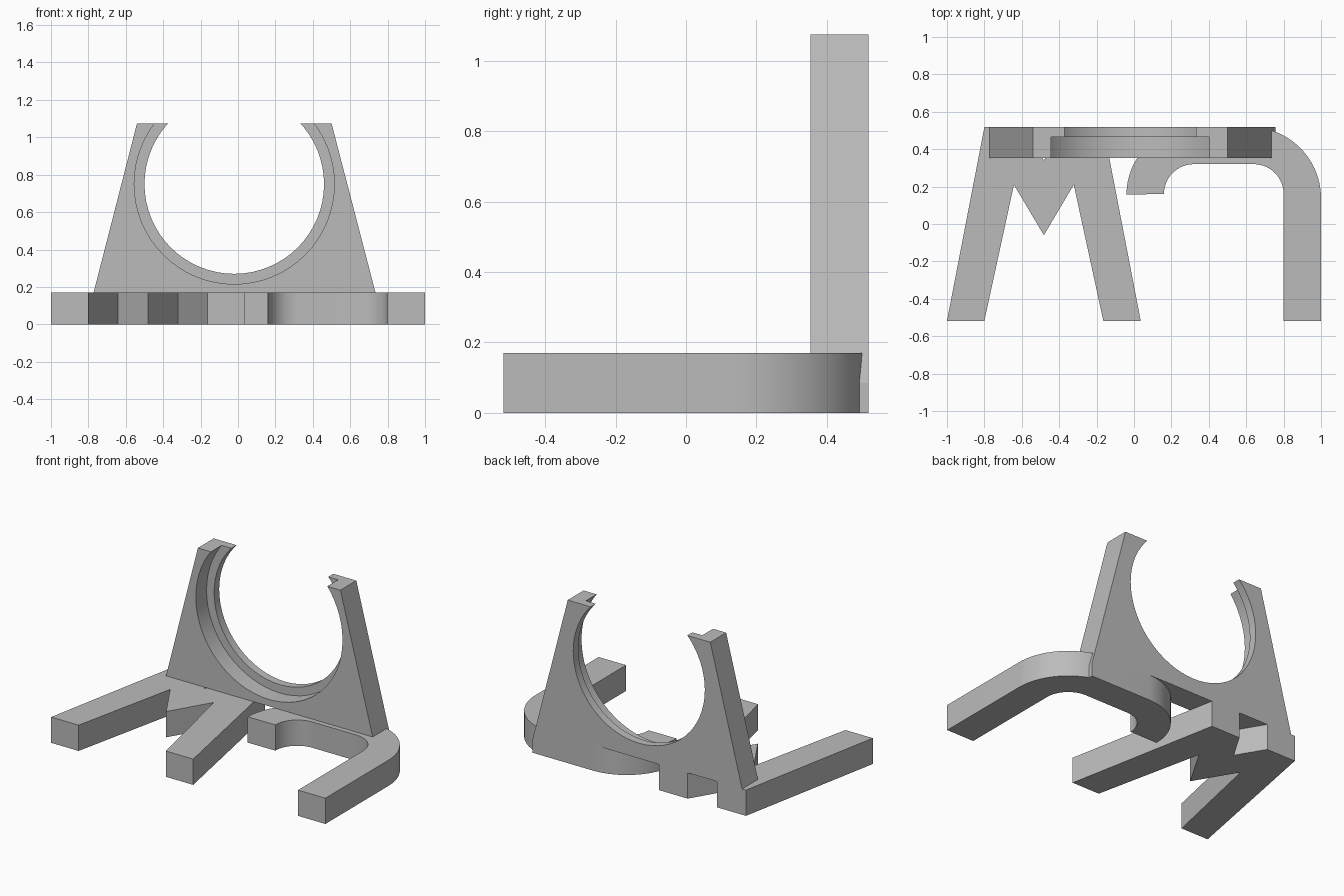
import bpy, bmesh, math
from mathutils import Vector

cube = bpy.data.objects.get("Cube")
if cube:
    bpy.data.objects.remove(cube, do_unlink=True)

grey = bpy.data.materials.new("light_grey")
grey.use_nodes = True
colour = (0.5, 0.5, 0.5, 1)
grey.diffuse_color = colour
grey.node_tree.nodes["Principled BSDF"].inputs["Base Color"].default_value = colour

BACK, FRONT = 0.518, -0.518
BASE_H, TOP = 0.17, 1.075
MID = -0.02  # centre line of the upright ring holder


def arc(cx, cy, r, a0, a1, n=16):
    """Points along an arc, angles in degrees."""
    angles = [math.radians(a0 + (a1 - a0) * i / n) for i in range(n + 1)]
    return [(cx + r * math.cos(a), cy + r * math.sin(a)) for a in angles]


def prism(name, outline, lo, hi, upright=False):
    """Extrude an outline along z, or along y when upright."""
    bm = bmesh.new()
    place = (lambda p: (p[0], lo, p[1])) if upright else (lambda p: (p[0], p[1], lo))
    face = bm.faces.new([bm.verts.new(place(p)) for p in outline])
    moved = bmesh.ops.extrude_face_region(bm, geom=[face])["geom"]
    shift = Vector((0, hi - lo, 0)) if upright else Vector((0, 0, hi - lo))
    bmesh.ops.translate(bm, vec=shift, verts=[v for v in moved if isinstance(v, bmesh.types.BMVert)])
    bmesh.ops.recalc_face_normals(bm, faces=bm.faces)
    mesh = bpy.data.meshes.new(name)
    bm.to_mesh(mesh)
    bm.free()
    mesh.materials.append(grey)
    obj = bpy.data.objects.new(name, mesh)
    bpy.context.collection.objects.link(obj)
    return obj


def smooth(obj):
    bpy.ops.object.select_all(action="DESELECT")
    obj.select_set(True)
    bpy.context.view_layer.objects.active = obj
    bpy.ops.object.shade_smooth_by_angle(angle=math.radians(30))


# Twin-leg foot: half outline mirrored about its own centre line
axis = -0.482
half = [(0, -0.06), (0.16, 0.21), (0.318, FRONT), (0.518, FRONT),
        (0.318, BACK), (0.107, BACK), (0, 0.34)]
outline = [(axis + x, y) for x, y in half]
outline += [(axis - x, y) for x, y in reversed(half[1:-1])]
prism("twin_leg_foot", outline, 0, BASE_H)

# Hooked foot: straight leg, rounded back corner and short hook
hook = [(0.8, FRONT), (1, FRONT)]
hook += arc(0.62, 0.138, 0.38, 0, 90, 24)
hook += arc(0.32, 0.158, 0.36, 90, 180, 24)
hook += arc(0.32, 0.16, 0.16, 180, 90)
hook += arc(0.64, 0.16, 0.16, 90, 0)
smooth(prism("hooked_foot", hook, 0, BASE_H))

# Small corner under the end of the upright
prism("corner_support", [(0.6, 0), (0.757, 0), (0.757, 0.085), (0.735, BASE_H), (0.6, BASE_H)],
      0.36, BACK, upright=True)

# Upright ring holder: tapered plate with a stepped, open-topped bore
holder = prism("ring_holder", [(MID - 0.752, BASE_H), (MID + 0.755, BASE_H),
                               (MID + 0.52, TOP), (MID - 0.52, TOP)], 0.353, BACK, upright=True)
for radius, y0, y1 in ((0.48, 0.2, 0.7), (0.535, 0.2, 0.465)):
    cutter = prism("bore_cutter", arc(MID, 0.75, radius, 0, 360, 64)[:-1], y0, y1, upright=True)
    cutter.hide_render = True
    bpy.context.view_layer.objects.active = holder
    mod = holder.modifiers.new("bore", "BOOLEAN")
    mod.operation, mod.solver, mod.object = "DIFFERENCE", "EXACT", cutter
    bpy.ops.object.modifier_apply(modifier=mod.name)
    bpy.data.objects.remove(cutter, do_unlink=True)
smooth(holder)
